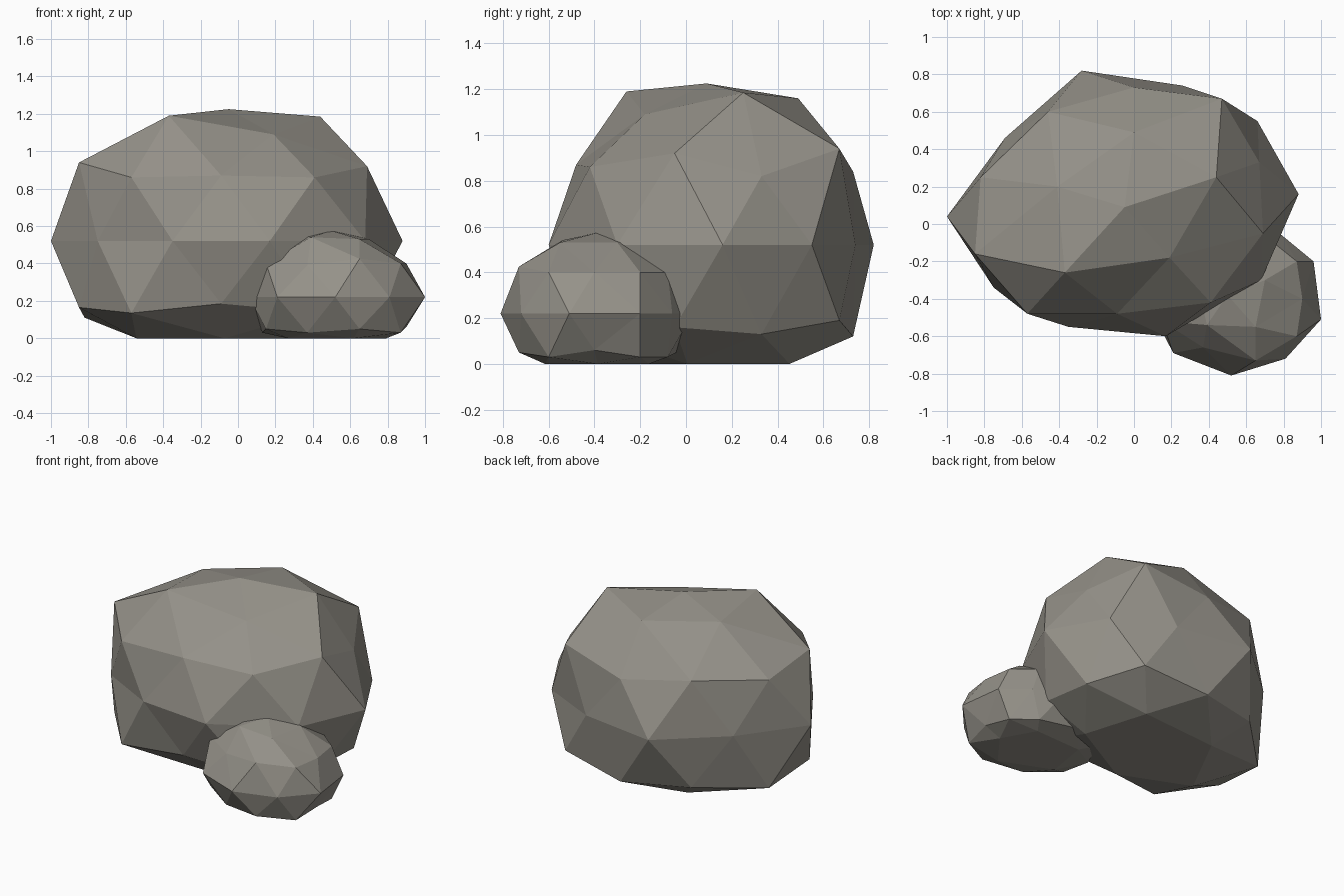
import bpy, bmesh, math

stone = bpy.data.materials.new("warm grey stone")
stone.diffuse_color = (0.30, 0.285, 0.25, 1)


def rock(name, pole, crown, shoulder, belt, belt_z, foot_z, foot_scale):
    """Reshape a low-poly icosphere ring by ring into a faceted, flat-bottomed rock.
    The foot repeats the shoulder outline lower down, then tucks in to the ground."""
    cx = sum(p[0] for p in belt) / 10
    cy = sum(p[1] for p in belt) / 10
    foot = [(p[0], p[1], z) for p, z in zip(shoulder, foot_z)]
    base = [(cx + (p[0] - cx) * foot_scale, cy + (p[1] - cy) * foot_scale, 0)
            for p in foot[1::2]]
    bm = bmesh.new()
    bmesh.ops.create_icosphere(bm, subdivisions=2, radius=1)

    def ring(lo, hi):
        vs = [v for v in bm.verts if lo < v.co.z < hi]
        return sorted(vs, key=lambda v: (math.atan2(v.co.y, v.co.x) + 0.05) % math.tau)

    rings = [
        (ring(0.95, 2), [pole]),
        (ring(0.7, 0.95), crown),
        (ring(0.2, 0.7), shoulder),
        (ring(-0.2, 0.2), [(x, y, belt_z) for x, y in belt]),
        (ring(-0.7, -0.2), foot),
        (ring(-0.95, -0.7), base),
        (ring(-2, -0.95), [(cx, cy, 0)]),
    ]
    for verts, points in rings:
        for v, p in zip(verts, points):
            v.co = p
    bmesh.ops.recalc_face_normals(bm, faces=bm.faces)
    mesh = bpy.data.meshes.new(name)
    bm.to_mesh(mesh)
    bm.free()
    mesh.materials.append(stone)
    ob = bpy.data.objects.new(name, mesh)
    bpy.context.collection.objects.link(ob)
    return ob


# Main boulder
rock("large_boulder",
     pole=(-0.05, 0.09, 1.225),
     crown=[(0.44, 0.25, 1.185), (0, 0.49, 1.16), (-0.41, 0.2, 1.15),
            (-0.37, -0.26, 1.19), (0.19, -0.18, 1.09)],
     shoulder=[(0.67, 0.33, 0.82), (0.47, 0.67, 0.94), (0, 0.73, 0.84),
               (-0.46, 0.6, 0.9), (-0.82, 0.25, 0.87), (-0.85, -0.16, 0.94),
               (-0.57, -0.48, 0.86), (-0.09, -0.48, 0.87), (0.41, -0.42, 0.86),
               (0.69, -0.05, 0.92)],
     belt=[(0.66, 0.55), (0.26, 0.74), (-0.28, 0.82), (-0.69, 0.46), (-1, 0.04),
           (-0.75, -0.34), (-0.35, -0.55), (0.17, -0.6), (0.68, -0.3), (0.88, 0.16)],
     belt_z=0.52,
     foot_z=[0.13, 0.19, 0.12, 0.15, 0.11, 0.165, 0.135, 0.185, 0.14, 0.16],
     foot_scale=0.62)

# Small rock leaning against the front right
rock("small_rock",
     pole=(0.5, -0.38, 0.575),
     crown=[(0.7, -0.3, 0.53), (0.53, -0.2, 0.54), (0.34, -0.32, 0.55),
            (0.39, -0.54, 0.54), (0.65, -0.55, 0.53)],
     shoulder=[(0.87, -0.2, 0.4), (0.72, -0.08, 0.4), (0.45, -0.04, 0.4),
               (0.22, -0.1, 0.4), (0.13, -0.3, 0.41), (0.15, -0.52, 0.4),
               (0.37, -0.66, 0.39), (0.65, -0.73, 0.425), (0.87, -0.6, 0.4),
               (0.9, -0.4, 0.4)],
     belt=[(0.79, -0.06), (0.6, 0.03), (0.33, 0), (0.13, -0.15), (0.06, -0.4),
           (0.21, -0.69), (0.52, -0.81), (0.81, -0.72), (1, -0.51), (0.96, -0.2)],
     belt_z=0.22,
     foot_z=[0.03, 0.03, 0.05, 0.03, 0.03, 0.05, 0.03, 0.05, 0.03, 0.06],
     foot_scale=0.7)
